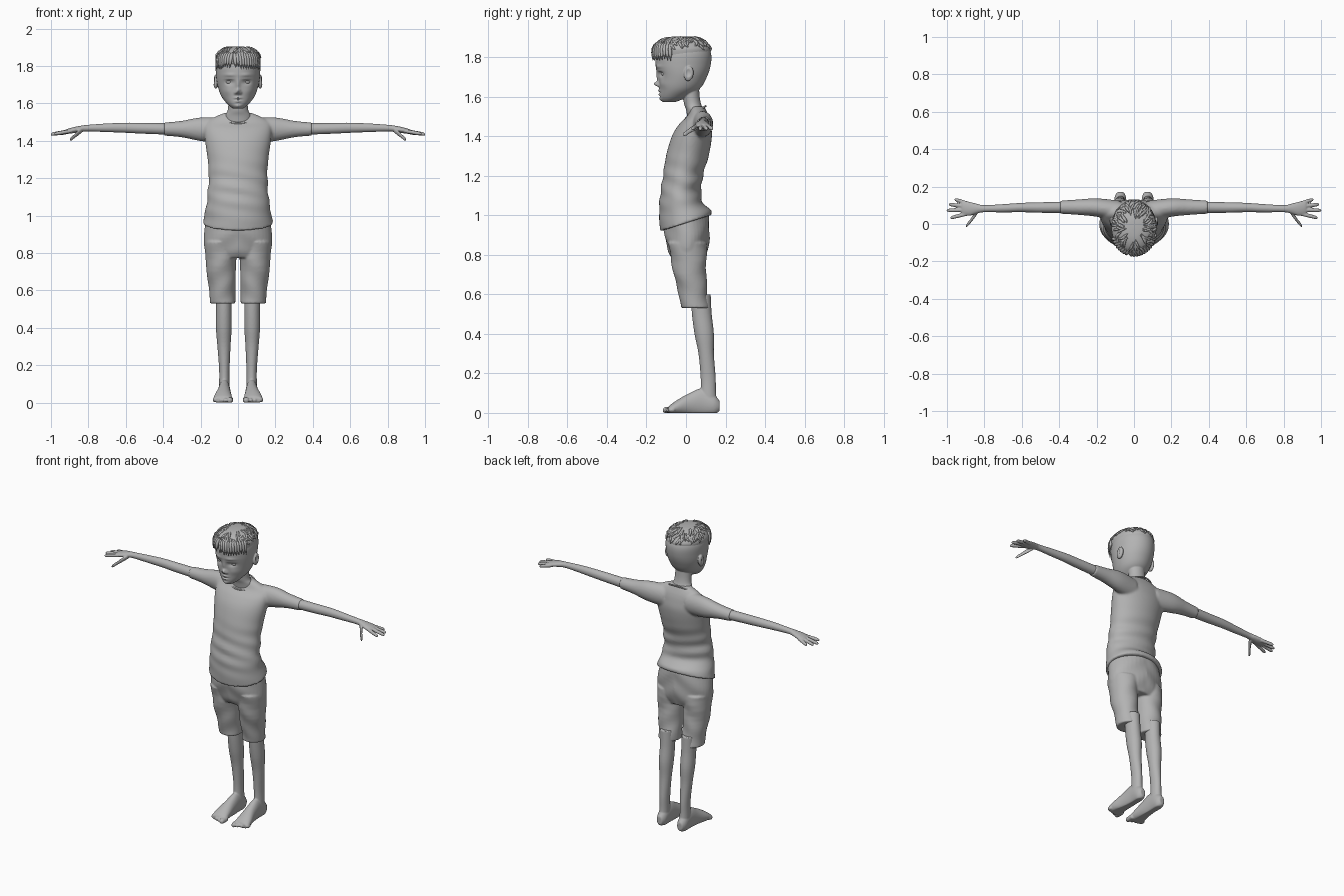
import bpy, bmesh, math, random
from mathutils import Vector, Matrix

random.seed(4)
cube = bpy.data.objects.get("Cube")
if cube:
    bpy.data.objects.remove(cube)

clay = bpy.data.materials.new("clay_grey")
clay.use_nodes = True
grey = (0.45, 0.45, 0.45, 1)
clay.diffuse_color = grey
clay.node_tree.nodes["Principled BSDF"].inputs["Base Color"].default_value = grey


def spline(rows, steps):
    """Smooth interpolation through rows of equal length."""
    out = []
    for i in range(len(rows) - 1):
        a, b, c, d = (rows[max(i - 1, 0)], rows[i], rows[i + 1],
                      rows[min(i + 2, len(rows) - 1)])
        for k in range(steps):
            t = k / steps
            out.append([q + t * (r - p) / 2
                        + t * t * (p - 2.5 * q + 2 * r - s / 2)
                        + t ** 3 * (1.5 * (q - r) + (s - p) / 2)
                        for p, q, r, s in zip(a, b, c, d)])
    return out + [list(rows[-1])]


def loft(bm, axis, rows, side=1, n=40, steps=5):
    """Elliptical sections along an axis: (along, u, v, radius u, radius v, tilt)."""
    rows = [tuple(r) + (0,) * (6 - len(r)) for r in rows]
    rings = []
    for a, u, v, ru, rv, tilt in spline(rows, steps):
        ring = []
        for k in range(n):
            ang = math.tau * k / n
            du, dv = ru * math.cos(ang), rv * math.sin(ang)
            p = (a + tilt * dv, u + du, v + dv)
            x, y, z = {"X": p, "Y": (p[1], p[0], p[2]), "Z": (p[1], p[2], p[0])}[axis]
            ring.append(bm.verts.new((side * x, y, max(z, 0))))
        rings.append(ring)
    for r, s in zip(rings, rings[1:]):
        for k in range(n):
            j = (k + 1) % n
            bm.faces.new((r[k], r[j], s[j], s[k]))
    bm.faces.new(rings[0])
    bm.faces.new(rings[-1])


def digit(bm, axis, start, end, r):
    """Rounded finger or toe between two (along, u, v) points."""
    a, b = Vector(start), Vector(end)
    rows = [(*a.lerp(b, t), r * k, r * k)
            for t, k in ((0, 1), (.5, 1), (.8, .95), (.95, .7), (1, .25))]
    loft(bm, axis, rows, n=16, steps=3)


def ball(bm, centre, radii, turn=0):
    m = (Matrix.Translation(centre) @ Matrix.Rotation(turn, 4, "X")
         @ Matrix.Diagonal((*radii, 1)))
    return bmesh.ops.create_uvsphere(bm, u_segments=32, v_segments=20,
                                     radius=1, matrix=m)["verts"]


def finish(name, bm, voxel=0, soften=0, mirror=False):
    bmesh.ops.recalc_face_normals(bm, faces=bm.faces)
    for f in bm.faces:
        f.smooth = True
    mesh = bpy.data.meshes.new(name)
    bm.to_mesh(mesh)
    bm.free()
    ob = bpy.data.objects.new(name, mesh)
    bpy.context.collection.objects.link(ob)
    mesh.materials.append(clay)
    if voxel:
        m = ob.modifiers.new("fuse", "REMESH")
        m.mode, m.voxel_size, m.use_smooth_shade = "VOXEL", voxel, True
    if soften:
        m = ob.modifiers.new("soften", "SMOOTH")
        m.factor, m.iterations = .5, soften
    if mirror:
        ob.modifiers.new("mirror", "MIRROR")
    return ob


def tubes(name, paths, depth, cyclic=False):
    """Tapered strands from lists of (point, radius)."""
    cu = bpy.data.curves.new(name, "CURVE")
    cu.dimensions, cu.bevel_depth, cu.bevel_resolution = "3D", depth, 1
    cu.use_fill_caps = True
    for path in paths:
        s = cu.splines.new("POLY")
        s.points.add(len(path) - 1)
        s.use_cyclic_u, s.use_smooth = cyclic, True
        for pt, (co, r) in zip(s.points, path):
            pt.co, pt.radius = (*co, 1), r
    ob = bpy.data.objects.new(name, cu)
    bpy.context.collection.objects.link(ob)
    cu.materials.append(clay)
    bpy.ops.object.select_all(action="DESELECT")
    ob.select_set(True)
    bpy.context.view_layer.objects.active = ob
    bpy.ops.object.convert(target="MESH")


# Shirt: torso with soft folds, then sleeves fused to it
bm = bmesh.new()
loft(bm, "Z", [(.96, 0, 0, .189, .13, .32), (1.0, 0, -.005, .18, .13, .2),
               (1.08, 0, -.027, .166, .106), (1.2, 0, -.015, .157, .101),
               (1.3, 0, .007, .162, .108), (1.4, 0, .03, .176, .101),
               (1.46, 0, .045, .18, .08), (1.5, 0, .06, .17, .055),
               (1.53, 0, .06, .12, .042), (1.55, 0, .057, .07, .035)], n=64, steps=7)
for v in bm.verts:
    fade = math.exp(-((v.co.z - 1.13) / .12) ** 2)
    v.co.y += .004 * fade * math.sin(75 * v.co.z + 14 * v.co.x)
    v.co.x += .004 * fade * math.sin(60 * v.co.z + 9 * v.co.y)
for side in (1, -1):
    loft(bm, "X", [(.08, .07, 1.455, .055, .07), (.2, .088, 1.462, .049, .063),
                   (.3, .09, 1.463, .041, .044), (.395, .09, 1.463, .035, .035)], side)
finish("shirt", bm, .007, 4)

# Collar band round the neck opening
ring = [math.tau * k / 40 for k in range(40)]
tubes("collar", [[((.082 * math.cos(a), .05 + .05 * math.sin(a),
                    1.522 + .03 * math.sin(a)), 1) for a in ring]], .005, True)

# Shorts: hips plus two legs
bm = bmesh.new()
loft(bm, "Z", [(1.0, 0, 0, .168, .115), (.9, 0, .005, .182, .114),
               (.82, 0, .01, .178, .1), (.775, 0, .015, .15, .08)])
for side in (1, -1):
    loft(bm, "Z", [(.86, .092, .008, .087, .098), (.7, .09, .02, .078, .082),
                   (.6, .084, .037, .07, .073), (.53, .082, .045, .068, .072)], side)
for v in bm.verts:
    v.co.y += .003 * math.sin(45 * v.co.z + 30 * abs(v.co.x))
finish("shorts", bm, .006, 4)

# Legs with feet and toes
bm = bmesh.new()
loft(bm, "Z", [(.6, .078, .075, .043, .05), (.5, .076, .08, .042, .05),
               (.4, .076, .092, .042, .049), (.3, .075, .102, .035, .039),
               (.18, .073, .112, .028, .038), (.1, .073, .113, .028, .039),
               (.03, .073, .115, .03, .045)])
loft(bm, "Y", [(.17, .073, .035, .018, .026), (.14, .073, .042, .031, .052),
               (.08, .073, .055, .032, .068), (.02, .075, .045, .037, .056),
               (-.04, .08, .03, .047, .038), (-.08, .081, .018, .051, .022),
               (-.09, .08, .016, .046, .012)])
for i, x in enumerate((.041, .065, .086, .105, .122)):
    digit(bm, "Y", (-.06, x, .016), (-.117 + .009 * i, x + .003, .013),
          .016 if i == 0 else .0115)
finish("leg", bm, .0045, 2, True)

# Arms with palms, fingers and thumbs
bm = bmesh.new()
loft(bm, "X", [(.34, .09, 1.463, .031, .031), (.5, .088, 1.467, .028, .029),
               (.6, .088, 1.47, .025, .027), (.7, .084, 1.47, .022, .023),
               (.8, .082, 1.468, .019, .018), (.84, .082, 1.464, .026, .017),
               (.88, .081, 1.457, .037, .016), (.915, .085, 1.451, .036, .012),
               (.925, .086, 1.449, .026, .007)], n=32)
for base, tip in (((.89, .055, 1.453), (.982, .033, 1.437)),
                  ((.9, .075, 1.453), (1.002, .073, 1.434)),
                  ((.9, .094, 1.452), (.99, .105, 1.435)),
                  ((.885, .109, 1.452), (.96, .132, 1.437))):
    digit(bm, "X", base, tip, .0105)
digit(bm, "X", (.835, .07, 1.457), (.873, .018, 1.428), .014)
digit(bm, "X", (.862, .03, 1.435), (.898, -.012, 1.406), .0115)
finish("arm", bm, .004, 2, True)

# Head: skull, then facial relief pushed along the front
bm = bmesh.new()
loft(bm, "Z", [(1.572, 0, -.085, .025, .03), (1.595, 0, -.065, .055, .065),
               (1.64, 0, -.032, .09, .102), (1.7, 0, -.017, .11, .123),
               (1.76, 0, -.014, .118, .139), (1.82, 0, -.012, .118, .138),
               (1.87, 0, -.012, .095, .11), (1.89, 0, -.012, .05, .06)], n=128, steps=12)
relief = [(0, 1.7, .011, .03, .009), (0, 1.664, .012, .012, .027),
          (0, 1.63, .018, .005, .009), (0, 1.621, .02, .003, -.004),
          (0, 1.611, .015, .005, .009), (0, 1.585, .02, .01, .008)]
for x, z, sx, sz, d in ((.014, 1.656, .007, .007, .009), (.046, 1.715, .021, .014, -.013),
                        (.046, 1.752, .028, .009, .005), (.046, 1.731, .02, .004, .005),
                        (.058, 1.665, .025, .02, .004)):
    relief += [(x, z, sx, sz, d), (-x, z, sx, sz, d)]
for v in bm.verts:
    if v.co.y < -.05:
        x, z = v.co.x, v.co.z
        v.co.y -= sum(d * math.exp(-((x - cx) / sx) ** 2 - ((z - cz) / sz) ** 2)
                      for cx, cz, sx, sz, d in relief)
loft(bm, "Z", [(1.47, 0, .055, .075, .045), (1.53, 0, .045, .071, .044),
               (1.56, 0, .034, .056, .043), (1.6, 0, .026, .052, .043),
               (1.67, 0, .015, .055, .05)])
# Ears, dished on the outside
for side in (1, -1):
    for v in ball(bm, (side * .119, .014, 1.716), (.013, .024, .038), -.15):
        near = math.hypot((v.co.y - .012) / .014, (v.co.z - 1.72) / .022)
        if side * v.co.x > .119 and near < 1:
            v.co.x -= side * .009 * (1 - near ** 2)
finish("head", bm, .0036, 1)

# Eyes
bm = bmesh.new()
for side in (1, -1):
    ball(bm, (side * .046, -.106, 1.715), (.021, .018, .013))
finish("eyes", bm)


def dome(phi, ang, lift=1.0):
    """Point on the hair dome; phi runs from the crown to the rim."""
    w = lift * math.sin(phi) ** .8
    return Vector((.121 * w * math.cos(ang), -.02 + .145 * w * math.sin(ang),
                   1.825 + .08 * lift * math.cos(phi)))


# Hair: thick cap with a lip above the cropped sides
bm = bmesh.new()
cap = [(.02 + .2 * k) for k in range(8)]
loft(bm, "Z", [(dome(p, 0).z, 0, -.02, dome(p, 0).x, .145 / .121 * dome(p, 0).x)
               for p in cap] + [(1.81, 0, -.018, .117, .138)], n=48)
finish("hair_cap", bm)

# Loose locks over the crown and a short fringe on the forehead
locks = []
taper = (.3, .9, 1, .8, .1)
for i in range(110):
    ang, phi = random.uniform(0, math.tau), random.uniform(.25, 1.0)
    twist = random.uniform(-.3, .3)
    locks.append([(dome(phi + .13 * k, ang + twist * k / 4,
                        1 + .012 * k * random.uniform(.3, 1)), r)
                  for k, r in enumerate(taper)])
for i in range(20):
    ang = -math.pi / 2 + (i - 9.5) * .115
    drop = random.uniform(.008, .014)
    locks.append([(dome(.95 + .16 * k, ang + .02 * k * (1 if i > 7 else -1), 1.03)
                   - Vector((0, 0, drop * k * k / 5)), 1.5 * r)
                  for k, r in enumerate(taper)])
tubes("hair_locks", locks, .007)
